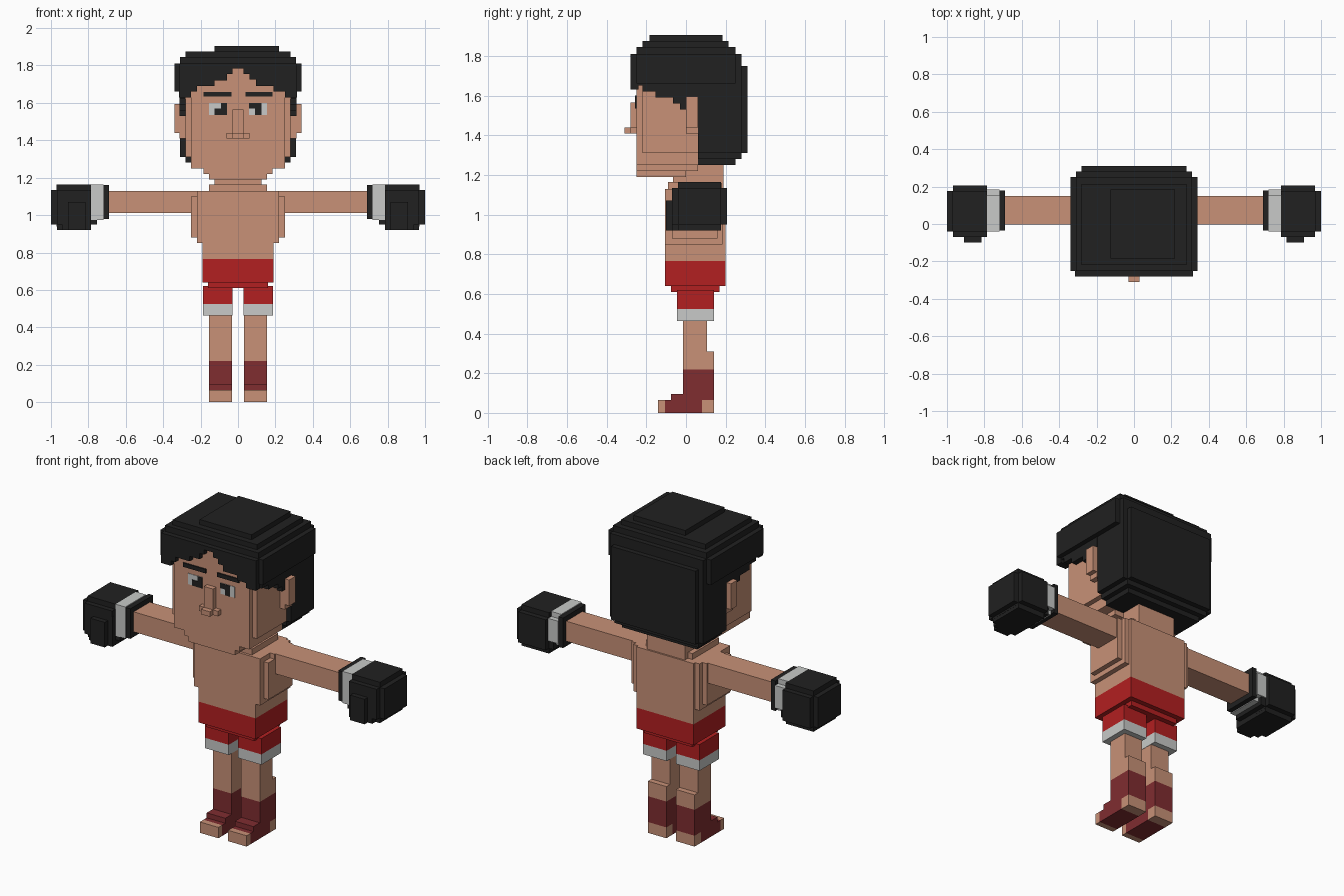
import bpy
import bmesh


def material(name, rgb):
    m = bpy.data.materials.new(name)
    m.diffuse_color = (*rgb, 1)
    return m


SKIN = material("skin", (0.58, 0.285, 0.185))
BLACK = material("black", (0.015, 0.015, 0.015))
RED = material("red", (0.45, 0.014, 0.015))
WHITE = material("off_white", (0.58, 0.59, 0.58))
MAROON = material("dark_red", (0.215, 0.026, 0.030))


def part(name, mat, boxes, side=1):
    """One object made of boxes (x0, x1, y0, y1, z0, z1); side=-1 mirrors in x."""
    bm = bmesh.new()
    for x0, x1, y0, y1, z0, z1 in boxes:
        if side < 0:
            x0, x1 = -x1, -x0
        vs = bmesh.ops.create_cube(bm, size=1)["verts"]
        for v in vs:
            v.co.x = x1 if v.co.x > 0 else x0
            v.co.y = y1 if v.co.y > 0 else y0
            v.co.z = z1 if v.co.z > 0 else z0
    me = bpy.data.meshes.new(name)
    bm.to_mesh(me)
    bm.free()
    me.materials.append(mat)
    ob = bpy.data.objects.new(name, me)
    bpy.context.collection.objects.link(ob)
    return ob


def notched(x0, x1, y0, y1, z0, z1, s=0.031):
    """Box with one step cut from every edge."""
    return [(x0, x1, y0 + s, y1 - s, z0 + s, z1 - s),
            (x0 + s, x1 - s, y0, y1, z0 + s, z1 - s),
            (x0 + s, x1 - s, y0 + s, y1 - s, z0, z1)]


# Head with stepped jaw and cheeks
part("head", SKIN, [
    (-0.25, 0.25, -0.25, 0.06, 1.25, 1.80),
    (-0.28, 0.28, -0.22, 0.06, 1.31, 1.75),
    (-0.185, 0.185, -0.25, 0.06, 1.22, 1.25),
    (-0.155, 0.155, -0.25, 0.0, 1.19, 1.22)])
part("nose", SKIN, [
    (-0.03, 0.03, -0.28, -0.25, 1.41, 1.565),
    (-0.062, 0.062, -0.28, -0.25, 1.41, 1.44),
    (-0.03, 0.03, -0.31, -0.25, 1.41, 1.44)])
part("neck", SKIN, [
    (-0.125, 0.125, -0.065, 0.19, 1.13, 1.25),
    (-0.155, 0.155, -0.09, 0.16, 1.13, 1.165)])

# Eyes and brows as thin plates
F = -0.25
part("eye_whites", WHITE, [
    (-0.155, -0.06, F - 0.003, F, 1.535, 1.60),
    (0.06, 0.155, F - 0.003, F, 1.535, 1.60)])
part("pupils", BLACK, [
    (-0.09, -0.06, F - 0.006, F, 1.565, 1.60),
    (-0.125, -0.06, F - 0.006, F, 1.535, 1.57),
    (0.06, 0.125, F - 0.006, F, 1.57, 1.60),
    (0.092, 0.125, F - 0.006, F, 1.535, 1.57)])
part("brows", BLACK, [
    (-0.185, -0.035, F - 0.008, F, 1.633, 1.657),
    (0.04, 0.185, F - 0.008, F, 1.633, 1.657)])

# Hair crown and back
part("hair", BLACK, [
    (-0.34, -0.28, -0.25, 0.25, 1.66, 1.81),
    (0.28, 0.34, -0.25, 0.25, 1.66, 1.81),
    (-0.31, 0.31, -0.25, 0.28, 1.78, 1.81),
    (-0.31, 0.31, -0.25, 0.25, 1.80, 1.845),
    (-0.28, 0.28, -0.22, 0.215, 1.80, 1.875),
    (-0.125, 0.22, -0.185, 0.185, 1.87, 1.905),
    (-0.31, 0.31, 0.06, 0.28, 1.31, 1.81),
    (-0.28, 0.28, 0.06, 0.31, 1.31, 1.75),
    (-0.28, 0.28, 0.06, 0.28, 1.28, 1.31),
    (-0.25, 0.25, 0.06, 0.25, 1.25, 1.28)])

# Fringe: columns (x start, bottom height)
fringe = [(-0.315, 1.63), (-0.25, 1.66), (-0.22, 1.69), (-0.125, 1.72),
          (-0.06, 1.755), (-0.03, 1.785), (0.03, 1.755), (0.062, 1.725),
          (0.095, 1.69), (0.19, 1.66), (0.25, 1.63), (0.315, 0)]
part("fringe", BLACK, [(a, b, -0.28, -0.24, z, 1.81)
                       for (a, z), (b, _) in zip(fringe, fringe[1:])])
# Side hair: columns (y start, bottom height)
temple = [(-0.25, 1.65), (-0.22, 1.62), (-0.155, 1.59), (-0.065, 1.56),
          (-0.03, 1.53), (0.0, 1.595), (0.06, 0)]

# Torso and shorts
part("torso", SKIN, [
    (-0.19, 0.19, -0.105, 0.20, 0.765, 1.13),
    (-0.22, 0.22, -0.105, 0.185, 0.85, 1.13),
    (-0.25, 0.25, -0.07, 0.16, 0.88, 1.10),
    (-0.25, 0.25, -0.01, 0.16, 1.00, 1.13)])
part("shorts", RED, [
    (-0.19, 0.19, -0.105, 0.20, 0.64, 0.765),
    (-0.16, 0.16, -0.075, 0.17, 0.61, 0.64)])

for s, tag in ((-1, "left"), (1, "right")):
    part("side_hair_" + tag, BLACK,
         [(0.25, 0.312, a, b, z, 1.80)
          for (a, z), (b, _) in zip(temple, temple[1:])], s)
    part("ear_" + tag, SKIN, [(0.28, 0.34, 0, 0.06, 1.44, 1.595),
                              (0.28, 0.312, 0, 0.06, 1.41, 1.595)], s)
    # Arm, cuff and glove with thumb
    part("arm_" + tag, SKIN, [(0.24, 0.70, -0.003, 0.15, 1.01, 1.13)], s)
    part("cuff_rim_" + tag, BLACK,
         [(0.69, 0.72, -0.035, 0.18, 0.98, 1.16)], s)
    part("cuff_" + tag, WHITE, [(0.72, 0.785, -0.04, 0.155, 0.975, 1.165),
                                (0.72, 0.785, -0.01, 0.185, 1.00, 1.135)], s)
    part("glove_" + tag, BLACK,
         notched(0.755, 1.0, -0.07, 0.207, 0.92, 1.165)
         + [(0.785, 0.97, -0.04, 0.176, 0.94, 1.165),
            (0.785, 0.94, -0.07, 0.1, 0.92, 1.1),
            (0.815, 0.91, -0.10, 0, 0.92, 1.07)], s)
    # Leg from shorts to toes
    part("shorts_leg_" + tag, RED,
         [(0.03, 0.187, -0.045, 0.14, 0.525, 0.62)], s)
    part("shorts_hem_" + tag, WHITE,
         [(0.03, 0.187, -0.045, 0.14, 0.463, 0.525)], s)
    part("leg_" + tag, SKIN, [(0.032, 0.155, -0.015, 0.107, 0.22, 0.47),
                              (0.032, 0.155, 0.05, 0.14, 0.22, 0.31)], s)
    part("boot_" + tag, MAROON, [(0.032, 0.155, -0.015, 0.14, 0.065, 0.22),
                                 (0.032, 0.155, -0.075, 0.0, 0.065, 0.095),
                                 (0.032, 0.155, -0.105, 0.08, 0, 0.065)], s)
    part("toes_" + tag, SKIN, [(0.032, 0.155, -0.14, -0.105, 0, 0.065)], s)
    part("heel_" + tag, SKIN, [(0.032, 0.155, 0.08, 0.14, 0, 0.065)], s)
